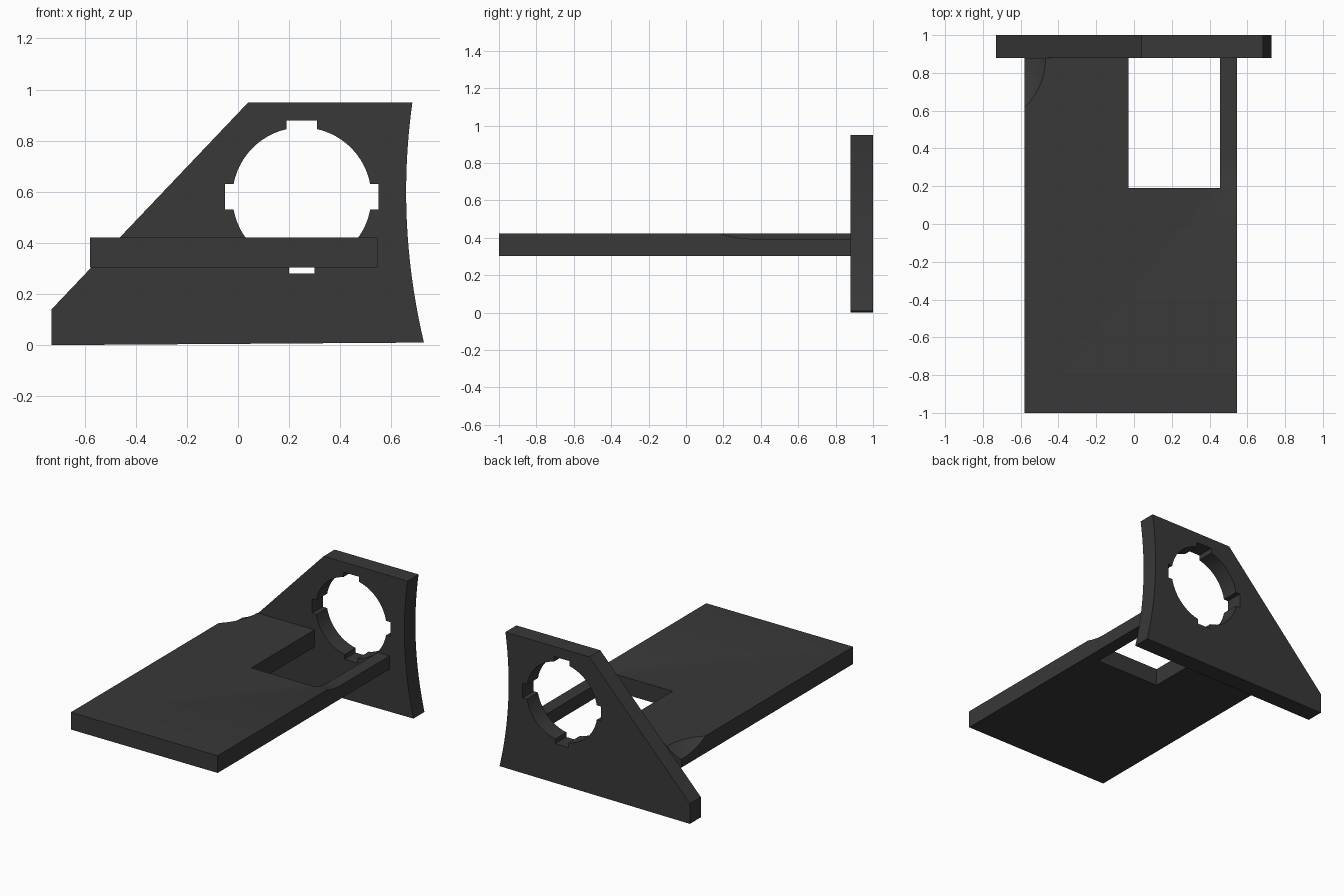
import bpy, bmesh, math
from mathutils import Vector

if "Cube" in bpy.data.objects:
    bpy.data.objects.remove(bpy.data.objects["Cube"])

charcoal = bpy.data.materials.new("charcoal")
charcoal.diffuse_color = (0.04, 0.04, 0.04, 1)
charcoal.use_nodes = True
charcoal.node_tree.nodes["Principled BSDF"].inputs["Base Color"].default_value = charcoal.diffuse_color


def prism(name, points, to3d, shift):
    """Extrude a 2D outline, placed in space by to3d, along shift."""
    bm = bmesh.new()
    face = bm.faces.new([bm.verts.new(to3d(a, b)) for a, b in points])
    ext = bmesh.ops.extrude_face_region(bm, geom=[face])
    moved = [g for g in ext["geom"] if isinstance(g, bmesh.types.BMVert)]
    bmesh.ops.translate(bm, verts=moved, vec=Vector(shift))
    bmesh.ops.recalc_face_normals(bm, faces=bm.faces)
    mesh = bpy.data.meshes.new(name)
    bm.to_mesh(mesh)
    bm.free()
    mesh.materials.append(charcoal)
    obj = bpy.data.objects.new(name, mesh)
    bpy.context.collection.objects.link(obj)
    return obj


def cut(target, cutter):
    mod = target.modifiers.new("cut", 'BOOLEAN')
    mod.operation = 'DIFFERENCE'
    mod.solver = 'EXACT'
    mod.object = cutter
    bpy.context.view_layer.objects.active = target
    bpy.ops.object.modifier_apply(modifier=mod.name)
    bpy.data.objects.remove(cutter)


def smooth(obj):
    bpy.ops.object.select_all(action='DESELECT')
    obj.select_set(True)
    bpy.context.view_layer.objects.active = obj
    bpy.ops.object.shade_smooth_by_angle(angle=math.radians(25))


# Upright plate: sloped left side, concave right side
right_edge = [0.01 + 0.94 * i / 20 for i in range(21)]
outline = [(-0.73, 0.0)] + [(0.658 + 0.2 * (z - 0.6) ** 2, z) for z in right_edge]
outline += [(0.04, 0.95), (-0.73, 0.14)]
upright = prism("upright_plate", outline, lambda x, z: (x, 0.88, z), (0, 0.12, 0))

# Round opening with four square notches
radius, reach = 0.272, 0.30
half_widths = [0.05, 0.06, 0.05, 0.05]        # right, top, left, bottom
hole = []
for k, w in enumerate(half_widths):
    turn = k * math.pi / 2
    c, s = math.cos(turn), math.sin(turn)
    for a, b in ((reach, -w), (reach, w)):
        hole.append((0.25 + a * c - b * s, 0.58 + a * s + b * c))
    start = turn + math.asin(w / radius)
    end = turn + math.pi / 2 - math.asin(half_widths[(k + 1) % 4] / radius)
    for i in range(13):
        t = start + (end - start) * i / 12
        hole.append((0.25 + radius * math.cos(t), 0.58 + radius * math.sin(t)))
cut(upright, prism("hole_cutter", hole, lambda x, z: (x, 0.8, z), (0, 0.3, 0)))
smooth(upright)

# Flat base with a rectangular opening against the upright
base = prism("base_plate",
             [(-0.58, -1), (0.545, -1), (0.545, 0.88), (0.455, 0.88),
              (0.455, 0.19), (-0.03, 0.19), (-0.03, 0.88), (-0.58, 0.88)],
             lambda x, y: (x, y, 0.303), (0, 0, 0.119))

# Narrow side arm dips slightly below the base top
dip = [(0.19 + 0.16 * i / 8, 0.395 + 0.027 * (1 - i / 8) ** 2) for i in range(9)]
dip += [(0.95, 0.395), (0.95, 0.5), (0.19, 0.5)]
cut(base, prism("dip_cutter", dip, lambda y, z: (0.40, y, z), (0.2, 0, 0)))

# Scooped rear left corner
bpy.ops.mesh.primitive_uv_sphere_add(segments=64, ring_count=32, radius=1,
                                     location=(-0.76, 0.88, 0.50))
scoop = bpy.context.object
scoop.scale = (0.33, 0.376, 0.167)
scoop.data.materials.append(charcoal)
bpy.context.view_layer.update()
cut(base, scoop)
smooth(base)
